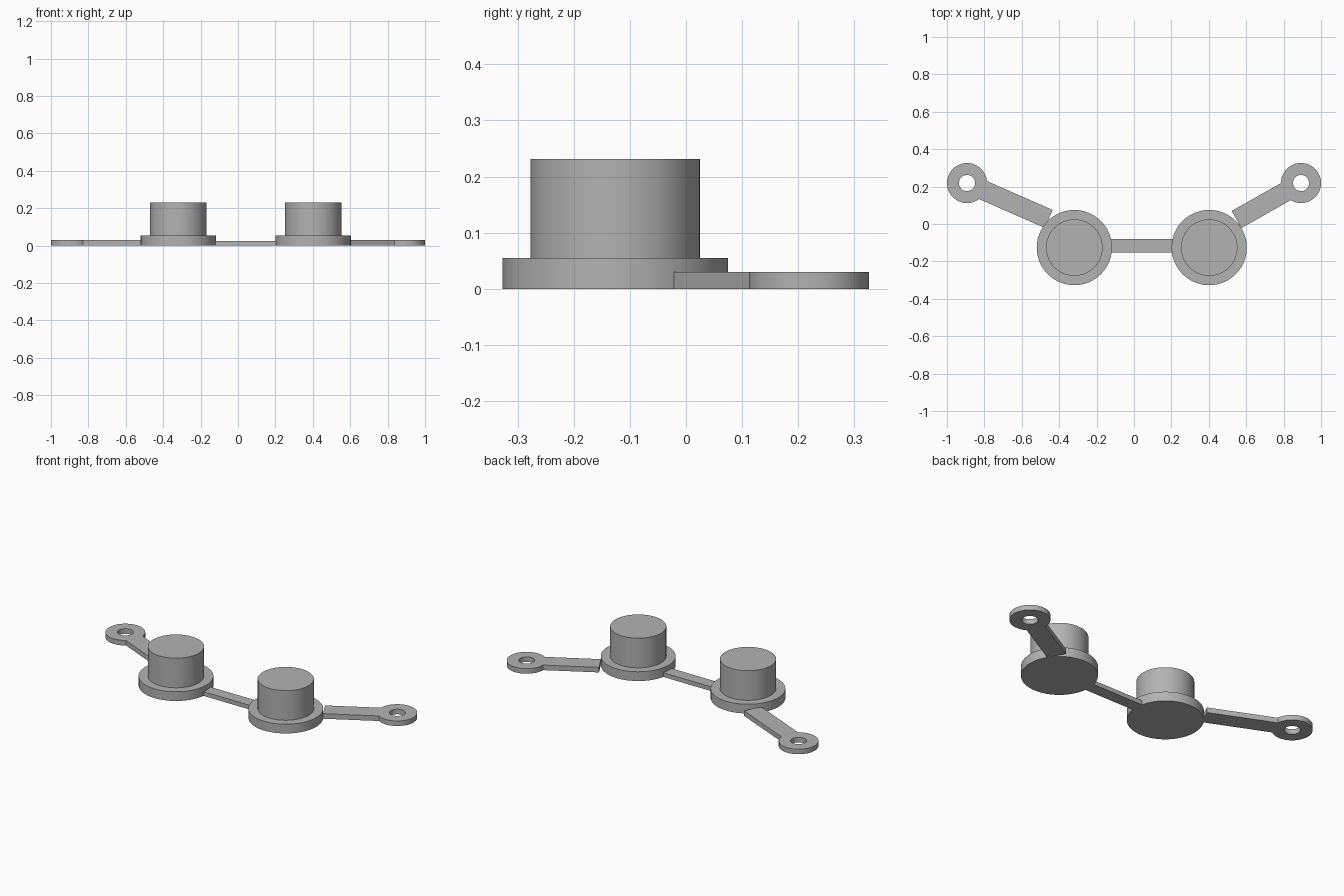
import bpy, bmesh, math
from mathutils import Vector

if "Cube" in bpy.data.objects:
    bpy.data.objects.remove(bpy.data.objects["Cube"])

grey = bpy.data.materials.new("plain grey")
grey.diffuse_color = (0.45, 0.45, 0.45, 1)
grey.use_nodes = True
grey.node_tree.nodes["Principled BSDF"].inputs["Base Color"].default_value = grey.diffuse_color


def finish(name, bm, smooth=True):
    bmesh.ops.recalc_face_normals(bm, faces=bm.faces)
    mesh = bpy.data.meshes.new(name)
    bm.to_mesh(mesh)
    bm.free()
    mesh.materials.append(grey)
    obj = bpy.data.objects.new(name, mesh)
    bpy.context.collection.objects.link(obj)
    if smooth:
        bpy.ops.object.select_all(action='DESELECT')
        obj.select_set(True)
        bpy.context.view_layer.objects.active = obj
        bpy.ops.object.shade_smooth_by_angle(angle=math.radians(30))


def lathe(name, x, y, profile, closed=False, n=96):
    """Revolve (radius, height) points about a vertical axis at x, y."""
    bm = bmesh.new()
    rings = [[bm.verts.new((x + r * math.cos(2 * math.pi * i / n),
                            y + r * math.sin(2 * math.pi * i / n), z))
              for i in range(n)] for r, z in profile]
    pairs = list(zip(rings, rings[1:]))
    if closed:
        pairs.append((rings[-1], rings[0]))
    else:
        bm.faces.new(rings[0])
        bm.faces.new(rings[-1])
    for a, b in pairs:
        for i in range(n):
            j = (i + 1) % n
            bm.faces.new((a[i], a[j], b[j], b[i]))
    finish(name, bm)


def bar(name, start, end, width, height):
    """Flat rectangular strip lying on the ground between two points."""
    a, b = Vector(start), Vector(end)
    d = (b - a).normalized()
    side = Vector((-d.y, d.x)) * width / 2
    bm = bmesh.new()
    base = bm.faces.new([bm.verts.new((p.x, p.y, 0))
                         for p in (a - side, b - side, b + side, a + side)])
    ext = bmesh.ops.extrude_face_region(bm, geom=[base])
    bmesh.ops.translate(bm, vec=(0, 0, height),
                        verts=[v for v in ext["geom"] if isinstance(v, bmesh.types.BMVert)])
    finish(name, bm, smooth=False)


# Flanged posts, eyelets and the arms joining them
for label, post_x, eye, arm_end in (
        ("left", -0.319, (-0.893, 0.219), (-0.456, 0.027)),
        ("right", 0.402, (0.893, 0.219), (0.548, 0.024))):
    lathe(label + "_flanged_post", post_x, -0.126,
          [(0.201, 0), (0.201, 0.055), (0.151, 0.055), (0.151, 0.231)])
    lathe(label + "_eyelet", *eye,
          [(0.107, 0), (0.107, 0.03), (0.043, 0.03), (0.043, 0)], closed=True)
    inward = (Vector(arm_end) - Vector(eye)).normalized()
    bar(label + "_arm", arm_end, Vector(eye) + inward * 0.085, 0.105, 0.03)

# Thin strip between the two posts
bar("bridge", (-0.125, -0.117), (0.208, -0.117), 0.071, 0.025)
